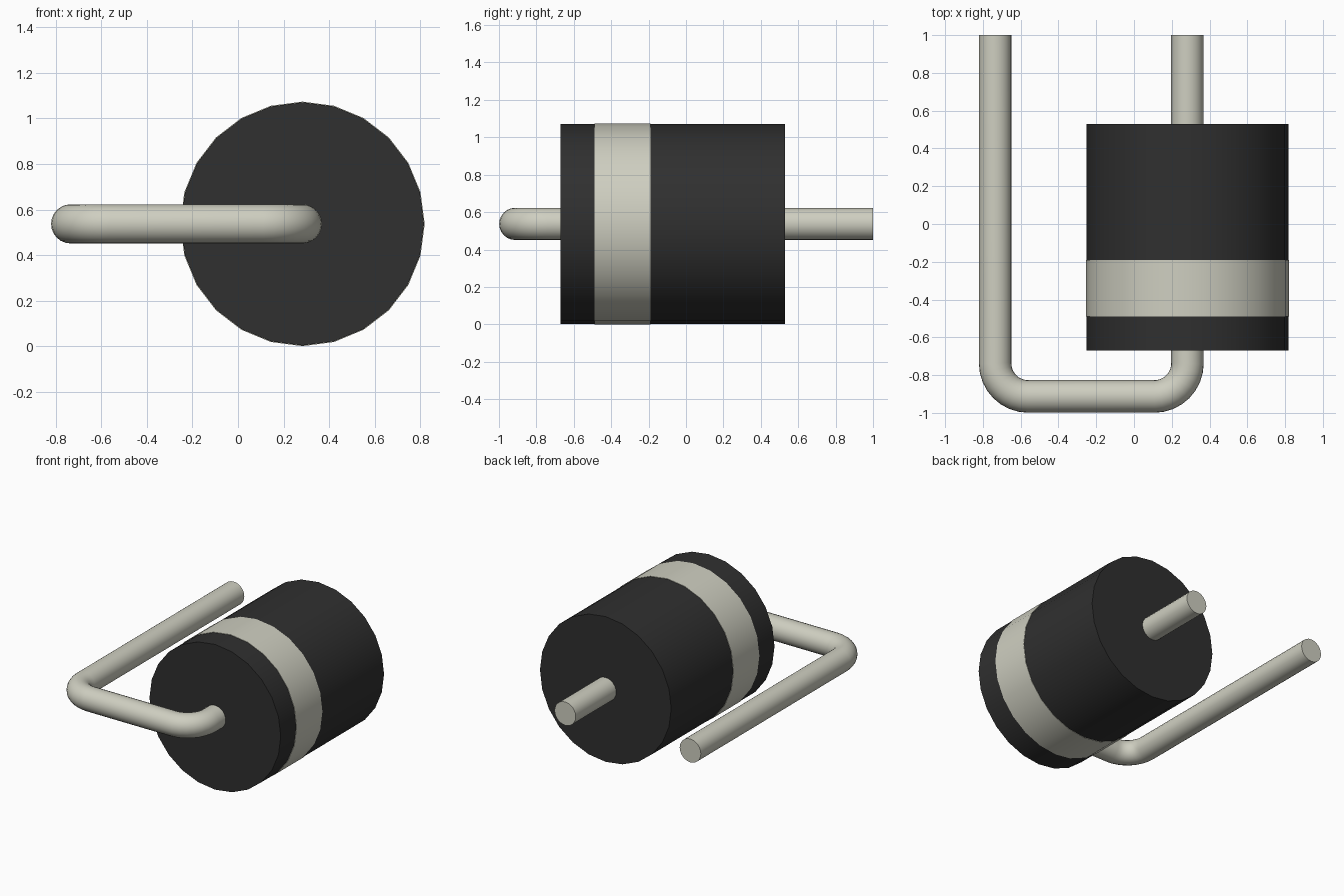
import bpy, bmesh, math
from mathutils import Vector, Matrix

cube = bpy.data.objects.get("Cube")
if cube:
    bpy.data.objects.remove(cube, do_unlink=True)


def make_material(name, rgb):
    mat = bpy.data.materials.new(name)
    mat.use_nodes = True
    mat.diffuse_color = (*rgb, 1)
    mat.node_tree.nodes["Principled BSDF"].inputs["Base Color"].default_value = (*rgb, 1)
    return mat


black = make_material("black plastic", (0.029, 0.029, 0.029))
metal = make_material("pale metal", (0.62, 0.62, 0.53))

AXIS_X, AXIS_Z = 0.283, 0.537      # centre line of the body
WIRE_X = -0.735                    # centre line of the folded-back wire
WIRE_R = 0.086


def sweep(name, path, radii, sides, mat, capped=True):
    """Loft rings of the given radii along a path lying in the horizontal plane."""
    bm = bmesh.new()
    pts = [Vector((x, y, AXIS_Z)) for x, y in path]
    rings = []
    for i, p in enumerate(pts):
        before, after = pts[max(i - 1, 0)], pts[min(i + 1, len(pts) - 1)]
        tangents = [(b - a).normalized() for a, b in ((before, p), (p, after)) if a != b]
        tangent = sum(tangents, Vector()).normalized()
        side = tangent.cross(Vector((0, 0, 1)))
        ring = []
        for k in range(sides):
            a = 2 * math.pi * k / sides
            offset = side * math.cos(a) + Vector((0, 0, math.sin(a)))
            ring.append(bm.verts.new(p + offset * radii[i]))
        rings.append(ring)
    for a, b in zip(rings, rings[1:]):
        for k in range(sides):
            n = (k + 1) % sides
            bm.faces.new((a[k], a[n], b[n], b[k]))
    if capped:
        bm.faces.new(rings[0])
        bm.faces.new(rings[-1])
    bmesh.ops.recalc_face_normals(bm, faces=bm.faces)
    mesh = bpy.data.meshes.new(name)
    bm.to_mesh(mesh)
    bm.free()
    mesh.materials.append(mat)
    obj = bpy.data.objects.new(name, mesh)
    bpy.context.collection.objects.link(obj)
    bpy.ops.object.select_all(action='DESELECT')
    obj.select_set(True)
    bpy.context.view_layer.objects.active = obj
    bpy.ops.object.shade_smooth_by_angle(angle=math.radians(40))
    return obj


def bend(cx, cy, r, start, end, steps=8):
    """Points of a quarter-circle bend."""
    angles = [math.radians(start + (end - start) * i / steps) for i in range(steps + 1)]
    return [(cx + r * math.cos(a), cy + r * math.sin(a)) for a in angles]


# Cylindrical body with a slightly raised polarity band
sweep("body", [(AXIS_X, -0.67), (AXIS_X, 0.53)], [0.534] * 2, 24, black)
sweep("polarity_band", [(AXIS_X, y) for y in (-0.49, -0.49 + 1e-4, -0.19 - 1e-4, -0.19)],
      [0.533, 0.537, 0.537, 0.533], 24, metal, capped=False)

# Front wire: leaves the body, bends twice and runs back beside it
R, FRONT_Y = 0.175, -0.913
path = [(WIRE_X, 1.0)]
path += bend(WIRE_X + R, FRONT_Y + R, R, 180, 270)
path += bend(AXIS_X - R, FRONT_Y + R, R, 270, 360)
path += [(AXIS_X, -0.64)]
sweep("folded_wire", path, [WIRE_R] * len(path), 24, metal)

# Rear wire: short and straight
sweep("straight_wire", [(AXIS_X, 0.5), (AXIS_X, 1.0)], [WIRE_R] * 2, 24, metal)
